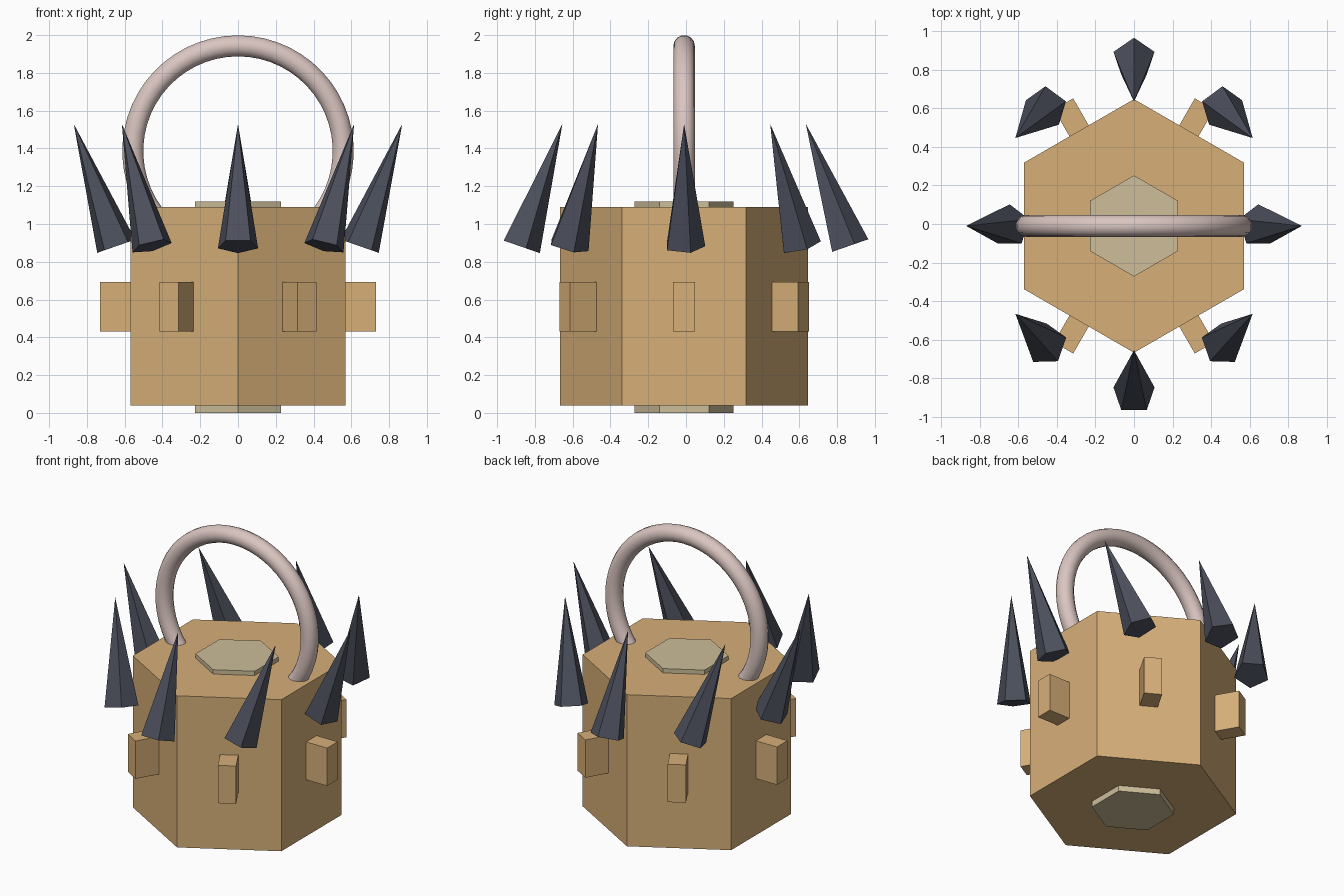
import bpy
import bmesh
from math import sin, cos, pi, radians
from mathutils import Matrix, Vector

cube = bpy.data.objects.get("Cube")
if cube:
    bpy.data.objects.remove(cube, do_unlink=True)

MID_Y = -0.01          # depth of the shared vertical axis
APOTHEM = 0.569        # distance from the axis to a body side


def material(name, color):
    mat = bpy.data.materials.new(name)
    mat.use_nodes = True
    mat.diffuse_color = (*color, 1)
    bsdf = mat.node_tree.nodes["Principled BSDF"]
    bsdf.inputs["Base Color"].default_value = (*color, 1)
    bsdf.inputs["Roughness"].default_value = 0.7
    return mat


WOOD = material("warm wood", (0.68, 0.43, 0.19))
PALE = material("pale end wood", (0.61, 0.51, 0.32))
IRON = material("dark iron", (0.072, 0.08, 0.108))
PINK = material("pale pink handle", (0.70, 0.56, 0.53))


def finish(bm, name, mat, smooth=False):
    bmesh.ops.recalc_face_normals(bm, faces=bm.faces)
    for face in bm.faces:
        face.smooth = smooth
    mesh = bpy.data.meshes.new(name)
    bm.to_mesh(mesh)
    bm.free()
    mesh.materials.append(mat)
    obj = bpy.data.objects.new(name, mesh)
    bpy.context.collection.objects.link(obj)
    return obj


def cone(name, mat, sides, r_low, r_high, height, matrix):
    bm = bmesh.new()
    bmesh.ops.create_cone(bm, cap_ends=True, segments=sides, radius1=r_low,
                          radius2=r_high, depth=height, matrix=matrix)
    return finish(bm, name, mat)


def hex_prism(name, mat, radius, low, high):
    place = Matrix.Translation((0, MID_Y, (low + high) / 2))
    return cone(name, mat, 6, radius, radius, high - low, place)


# Hexagonal body with a thin plate on each end
hex_prism("body", WOOD, APOTHEM / cos(pi / 6), 0.04, 1.09)
hex_prism("top_plate", PALE, 0.262, 1.08, 1.12)
hex_prism("bottom_plate", PALE, 0.262, 0, 0.05)

# One peg in the middle of each body side
for i in range(6):
    bm = bmesh.new()
    turn = Matrix.Rotation(i * pi / 3, 4, "Z")
    place = Matrix.Translation((0, MID_Y, 0.563)) @ turn @ Matrix.Translation((0.63, 0, 0))
    bmesh.ops.create_cube(bm, size=1, matrix=place @ Matrix.Diagonal((0.20, 0.115, 0.262, 1)))
    finish(bm, f"peg_{i + 1}", WOOD)

# Ring of five-sided spikes, each leaning towards its mirrored bearing
for i in range(8):
    a = i * pi / 4
    lean = Vector((0.225 * cos(a), -0.225 * sin(a), 0.647))
    tilt = Vector((0, 0, 1)).rotation_difference(lean).to_matrix().to_4x4()
    place = Matrix.Translation((0.757 * cos(a), MID_Y + 0.757 * sin(a), 1.206))
    cone(f"spike_{i + 1}", IRON, 5, 0.112, 0, lean.length, place @ tilt)

# Round handle swept along an arc whose ends sink into the body
bm = bmesh.new()
centre = Vector((0, MID_Y, 1.386))
start = 0.75
ring = Matrix.Translation(centre) @ Matrix.Rotation(start, 4, "Y")
ring = ring @ Matrix.Translation((0.557, 0, 0))
bmesh.ops.create_circle(bm, segments=14, radius=0.057, matrix=ring)
bmesh.ops.spin(bm, geom=bm.verts[:] + bm.edges[:], cent=centre, axis=(0, -1, 0),
               angle=pi + 2 * start, steps=40, use_duplicate=False)
finish(bm, "handle", PINK, smooth=True)
